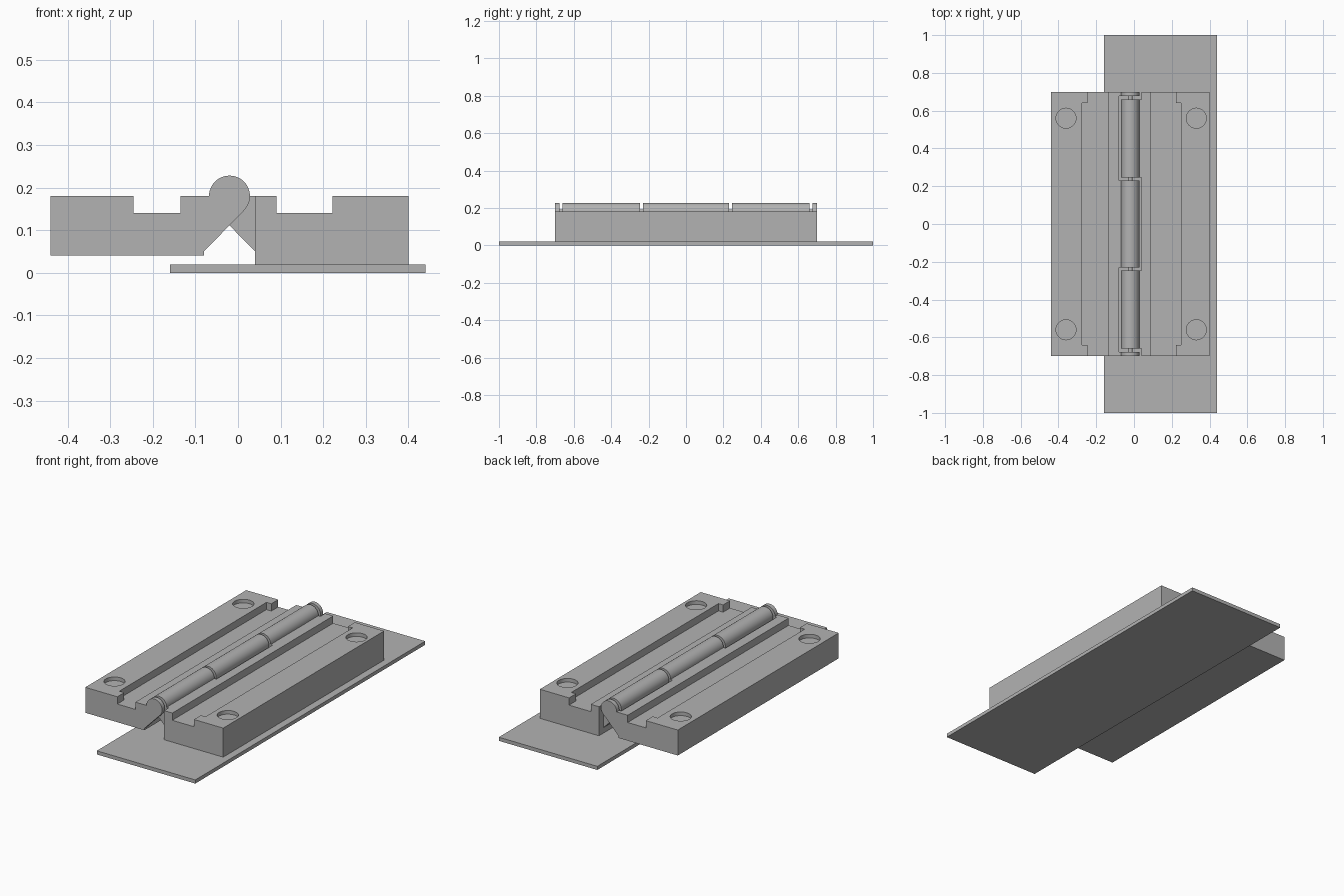
import bpy, bmesh, math

if "Cube" in bpy.data.objects:
    bpy.data.objects.remove(bpy.data.objects["Cube"], do_unlink=True)

grey = bpy.data.materials.new("plain grey")
grey.use_nodes = True
grey.diffuse_color = (0.45, 0.45, 0.45, 1)
grey.node_tree.nodes["Principled BSDF"].inputs["Base Color"].default_value = grey.diffuse_color

AXIS_X, AXIS_Z, RADIUS = -0.02, 0.18, 0.048
HALF, TOP, FLOOR, EDGE = 0.70, 0.18, 0.14, 0.06


def extrude(name, outline, y0, y1):
    """Prism from an x-z outline, running from y0 to y1."""
    bm = bmesh.new()
    face = bm.faces.new([bm.verts.new((x, y0, z)) for x, z in outline])
    new = bmesh.ops.extrude_face_region(bm, geom=[face])["geom"]
    bmesh.ops.translate(bm, vec=(0, y1 - y0, 0),
                        verts=[v for v in new if isinstance(v, bmesh.types.BMVert)])
    bmesh.ops.recalc_face_normals(bm, faces=bm.faces)
    mesh = bpy.data.meshes.new(name)
    bm.to_mesh(mesh)
    bm.free()
    mesh.materials.append(grey)
    obj = bpy.data.objects.new(name, mesh)
    bpy.context.collection.objects.link(obj)
    return obj


def box(name, x, y, z):
    return extrude(name, [(x[0], z[0]), (x[1], z[0]), (x[1], z[1]), (x[0], z[1])], *y)


def cylinder(name, radius, depth, location, rotation=(0, 0, 0)):
    bpy.ops.mesh.primitive_cylinder_add(vertices=48, radius=radius, depth=depth,
                                        location=location, rotation=rotation)
    obj = bpy.context.object
    obj.name = name
    obj.data.materials.append(grey)
    return obj


def smooth(obj):
    bpy.ops.object.select_all(action="DESELECT")
    obj.select_set(True)
    bpy.context.view_layer.objects.active = obj
    bpy.ops.object.shade_smooth_by_angle(angle=math.radians(30))


def cut(target, cutter):
    bpy.context.view_layer.objects.active = target
    mod = target.modifiers.new("cut", "BOOLEAN")
    mod.operation, mod.solver, mod.object = "DIFFERENCE", "EXACT", cutter
    bpy.ops.object.modifier_apply(modifier=mod.name)
    bpy.data.objects.remove(cutter, do_unlink=True)


def leaf(name, side, bottom, groove, wide, hole_u, slots):
    """Hinge leaf; u is the distance from the pin towards the leaf's outer edge."""
    arc = [math.radians(225 - 225 * i / 30) for i in range(31)]
    outline = [(0.42, bottom), (EDGE, bottom), (EDGE, 0.05)]
    outline += [(RADIUS * math.cos(a), AXIS_Z + RADIUS * math.sin(a)) for a in arc]
    outline += [(groove[0], TOP), (groove[0], FLOOR), (groove[1], FLOOR),
                (groove[1], TOP), (0.42, TOP)]
    obj = extrude(name, [(AXIS_X + side * u, z) for u, z in outline], -HALF, HALF)

    def across(a, b):
        return sorted((AXIS_X + side * a, AXIS_X + side * b))

    # Clearance for the other leaf's knuckles
    for span in slots:
        cut(obj, box("slot", across(-0.1, EDGE), span, (0, 0.3)))
    # Wider middle of the groove
    cut(obj, box("pocket", across(groove[1] - 0.03, wide), (-0.64, 0.64), (FLOOR, 0.3)))
    # Blind round holes
    for y in (-0.56, 0.56):
        cut(obj, cylinder("hole", 0.053, 0.1, (AXIS_X + side * hole_u, y, TOP + 0.03)))
    smooth(obj)


# Base plate
box("base_plate", (-0.16, 0.44), (-1, 1), (0, 0.02))

# Leaves with interlocking knuckles
leaf("right_leaf", -1, 0.04, (0.115, 0.225), 0.255, 0.34,
     [(-0.677, -0.23), (0.23, 0.677)])
leaf("left_leaf", 1, 0.02, (0.11, 0.242), 0.27, 0.35,
     [(-0.8, -0.66), (-0.245, 0.245), (0.66, 0.8)])

# Hinge pin
smooth(cylinder("hinge_pin", 0.012, 1.38, (AXIS_X, 0, AXIS_Z), (math.pi / 2, 0, 0)))
